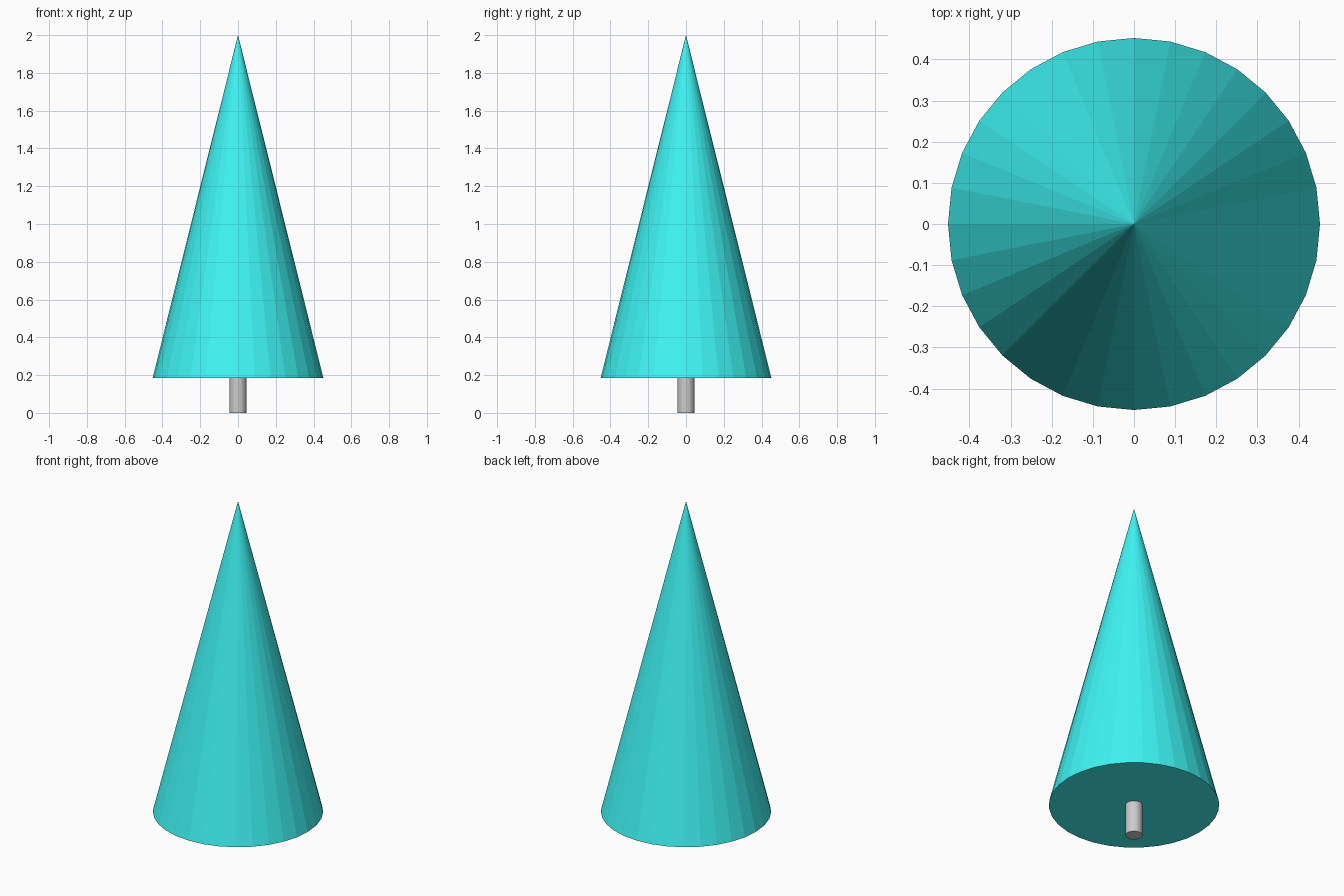
import bpy

if "Cube" in bpy.data.objects:
    bpy.data.objects.remove(bpy.data.objects["Cube"])

SIDES = 32
BASE_Z = 0.185
TOP_Z = 2.0
CONE_RADIUS = 0.452
TRUNK_RADIUS = 0.045


def add_cone(name, bottom_radius, top_radius, z0, z1):
    bpy.ops.mesh.primitive_cone_add(
        vertices=SIDES, radius1=bottom_radius, radius2=top_radius,
        depth=z1 - z0, location=(0, 0, (z0 + z1) / 2))
    obj = bpy.context.object
    obj.name = name
    return obj


# Foliage: one flat-faced cone, closed underneath
foliage = add_cone("foliage", CONE_RADIUS, 0, BASE_Z, TOP_Z)
cyan = bpy.data.materials.new("cyan")
cyan.diffuse_color = (0.05, 0.92, 0.92, 1)
cyan.use_nodes = True
cyan.node_tree.nodes["Principled BSDF"].inputs["Base Color"].default_value = cyan.diffuse_color
foliage.data.materials.append(cyan)

# Trunk: thin grey cylinder up to the foliage base
add_cone("trunk", TRUNK_RADIUS, TRUNK_RADIUS, 0, BASE_Z)
